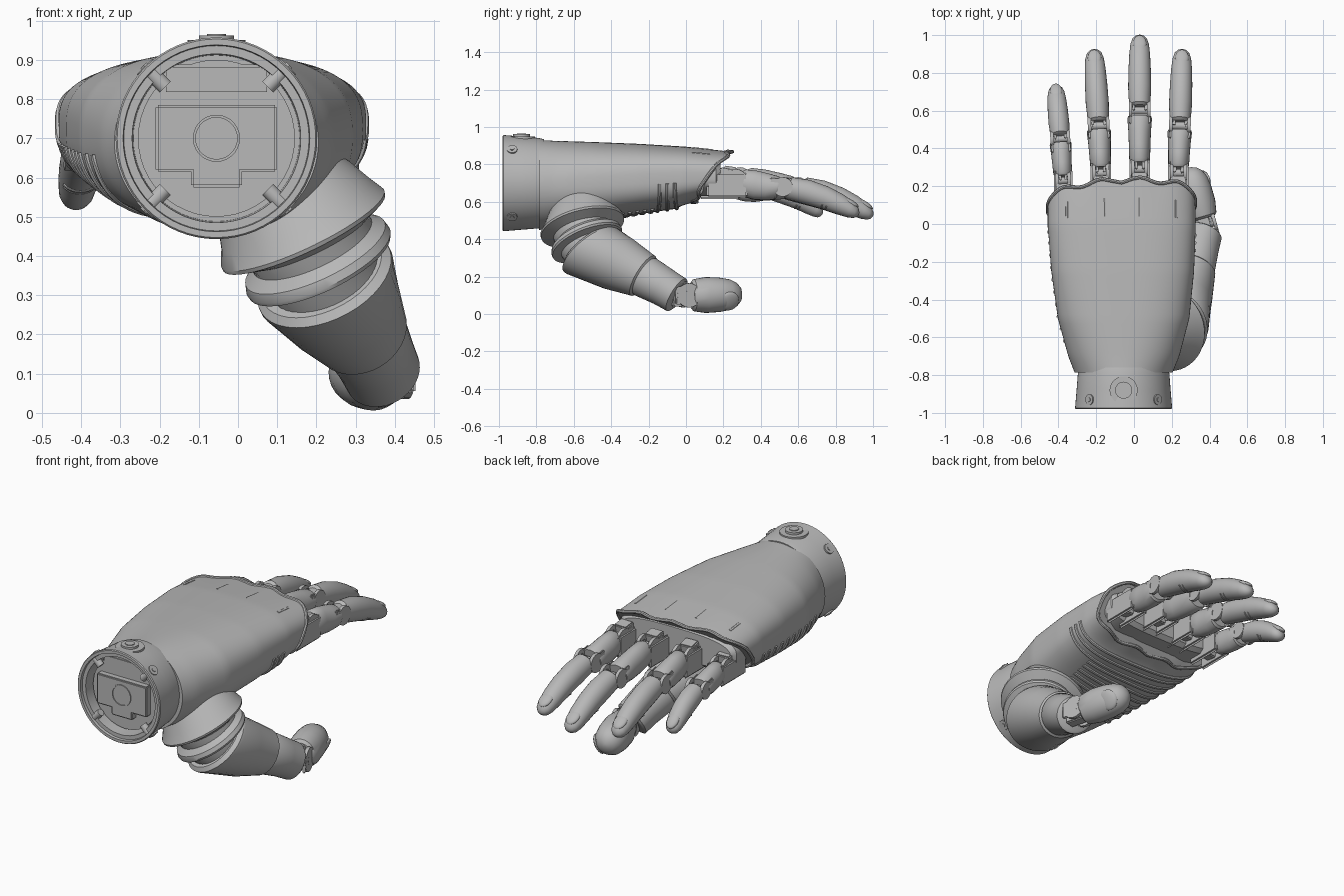
import bpy, bmesh, math
from mathutils import Vector, Matrix

if "Cube" in bpy.data.objects:
    bpy.data.objects.remove(bpy.data.objects["Cube"])

GREY = (0.48, 0.48, 0.48, 1)
mat = bpy.data.materials.new("matte grey")
mat.use_nodes = True
mat.diffuse_color = GREY
mat.node_tree.nodes["Principled BSDF"].inputs["Base Color"].default_value = GREY


# ---------- helpers ----------
def finish(name, bm, sharp=0.6):
    bmesh.ops.recalc_face_normals(bm, faces=bm.faces[:])
    for f in bm.faces:
        f.smooth = True
    for e in bm.edges:
        e.smooth = len(e.link_faces) == 2 and e.calc_face_angle(0) < sharp
    me = bpy.data.meshes.new(name)
    bm.to_mesh(me)
    bm.free()
    me.materials.append(mat)
    ob = bpy.data.objects.new(name, me)
    bpy.context.collection.objects.link(ob)


def loft(name, rings, closed=False):
    bm = bmesh.new()
    vs = [[bm.verts.new(p) for p in r] for r in rings]
    n = len(vs[0])
    pairs = list(zip(vs, vs[1:])) + ([(vs[-1], vs[0])] if closed else [])
    for a, b in pairs:
        for i in range(n):
            j = (i + 1) % n
            bm.faces.new((a[i], a[j], b[j], b[i]))
    if not closed:
        bm.faces.new(vs[0])
        bm.faces.new(vs[-1])
    finish(name, bm)


def ring(c, normal, rx, rz=None, n=28):
    d = Vector(normal).normalized()
    side = d.cross((0, 0, 1)) if abs(d.z) < 0.99 else Vector((1, 0, 0))
    side.normalize()
    up = side.cross(d)
    rz = rx if rz is None else rz
    return [Vector(c) + side * rx * math.cos(t) + up * rz * math.sin(t)
            for t in (math.tau * i / n for i in range(n))]


def rod(name, a, b, r, n=20):
    d = Vector(b) - Vector(a)
    loft(name, [ring(a, d, r, n=n), ring(b, d, r, n=n)])


def box(name, c, size, d=(0, 1, 0), bevel=0.006):
    d = Vector(d).normalized()
    side = d.cross((0, 0, 1)).normalized()
    rot = Matrix((side, d, side.cross(d))).transposed().to_4x4()
    bm = bmesh.new()
    bmesh.ops.create_cube(bm, size=1, matrix=Matrix.Translation(c) @ rot @ Matrix.Diagonal((*size, 1)))
    bmesh.ops.bevel(bm, geom=bm.edges[:], offset=bevel, segments=2, affect='EDGES')
    finish(name, bm)


def blob(name, c, size, d):
    rot = Vector(d).to_track_quat('Y', 'Z').to_matrix().to_4x4()
    bm = bmesh.new()
    bmesh.ops.create_uvsphere(bm, u_segments=20, v_segments=12, radius=1,
                              matrix=Matrix.Translation(c) @ rot @ Matrix.Diagonal((*size, 1)))
    finish(name, bm)


def bead(name, pts, r):
    tang = [pts[min(i + 1, len(pts) - 1)] - pts[max(i - 1, 0)] for i in range(len(pts))]
    loft(name, [ring(p, t, r, n=8) for p, t in zip(pts, tang)])


# ---------- hand shell ----------
# y, left edge, right edge, bottom, top, roundness
SECTIONS = [(-0.785, -0.315, 0.205, 0.45, 0.93, 2.0), (-0.7, -0.348, 0.24, 0.46, 0.926, 2.15),
            (-0.5, -0.403, 0.293, 0.495, 0.92, 2.5), (-0.25, -0.438, 0.318, 0.535, 0.91, 2.75),
            (0.0, -0.457, 0.327, 0.57, 0.895, 2.9), (0.24, -0.457, 0.324, 0.60, 0.868, 3.0)]


def shell_point(y, deg, grow=0.0):
    k = next((i for i in range(1, len(SECTIONS)) if y <= SECTIONS[i][0]), len(SECTIONS) - 1)
    a, b = SECTIONS[k - 1], SECTIONS[k]
    t = (y - a[0]) / (b[0] - a[0])
    _, x0, x1, z0, z1, e = [p + (q - p) * t for p, q in zip(a, b)]
    c, s = math.cos(math.radians(deg)), math.sin(math.radians(deg))
    x = (x0 + x1) / 2 + math.copysign(abs(c) ** (2 / e), c) * ((x1 - x0) / 2 + grow)
    z = (z0 + z1) / 2 + math.copysign(abs(s) ** (2 / e), s) * ((z1 - z0) / 2 + grow)
    # the finger end is cut on a slant, with a scalloped edge
    w = max(0, (y + 0.05) / 0.29)
    scallop = 0.014 * math.cos((x - 0.03) / 0.205 * math.tau) - 0.2 * (x - 0.05) ** 2
    return Vector((x, y - 0.72 * w * (z1 - z) + w ** 3 * scallop, z))


angles = [i * 3.75 for i in range(96)]
loft("hand_shell", [[shell_point(-0.785 + 1.025 * i / 40, a) for a in angles] for i in range(41)])
rim = [shell_point(0.235, a) for a in angles]
loft("shell_rim", [ring(p, rim[(i + 1) % 96] - rim[i - 1], 0.01, n=8) for i, p in enumerate(rim)], closed=True)
# knuckle block filling the mouth of the shell
core = [(shell_point(0.24, a, -0.03), shell_point(0.24, a, -0.05)) for a in angles]
loft("palm_core", [[Vector((p[k].x, y, p[k].z)) for p in core] for y, k in [(-0.05, 0), (0.16, 0), (0.185, 1)]])

# grip ribs sweep across the palm, three of them wrapping the thumb side
for i in range(10):
    first = 355 if i > 6 else 300
    ribs = []
    for s in range(29):
        t = s / 28
        y0, y1 = -0.42 + 0.04 * i, -0.62 + 0.065 * i
        ribs.append(shell_point(y1 + (y0 - y1) * (1 + math.cos(math.pi * t)) / 2, first + (188 - first) * t, -0.002))
    bead("palm_rib", ribs, 0.011)
for deg in (131, 97, 83, 49):
    bead("tendon_ridge", [shell_point(0.04 + 0.02 * s, deg, -0.009) for s in range(6)], 0.012)

# ---------- wrist ----------
WX, WZ = -0.055, 0.70
AXIS = (0, 1, 0)
loft("wrist_collar", [ring((WX, y, WZ), AXIS, r, n=64) for y, r in
                      [(-0.76, 0.235), (-0.79, 0.242), (-0.88, 0.249), (-0.975, 0.257), (-0.98, 0.253),
                       (-0.98, 0.238), (-0.965, 0.236), (-0.965, 0.215), (-0.87, 0.212)]])
rod("wrist_plate", (WX, -0.86, WZ), (WX, -0.92, WZ), 0.2, 48)
box("wrist_upper_block", (WX, -0.91, 0.85), (0.27, 0.03, 0.075))
box("connector_block", (WX, -0.925, WZ), (0.31, 0.06, 0.17))
box("connector_tab", (WX, -0.925, 0.61), (0.13, 0.06, 0.07))
loft("connector_socket", [ring((WX, y, WZ), AXIS, r) for y, r in
                          [(-0.94, 0.06), (-0.96, 0.06), (-0.96, 0.053), (-0.945, 0.053)]])
for sx in (-1, 1):
    for sz in (-1, 1):
        d = Vector((sx, 0, sz)).normalized()
        c = Vector((WX, -0.95, WZ))
        rod("collar_peg", c + d * 0.185, c + d * 0.235, 0.02)
        c.y = -0.93
        rod("collar_screw", c + d * 0.24, c + d * 0.259, 0.028)
        rod("collar_screw_head", c + d * 0.24, c + d * 0.263, 0.012, 6)
for name, r, top in [("base", 0.074, 0.95), ("rim", 0.045, 0.962), ("pin", 0.024, 0.966)]:
    rod("wrist_boss_" + name, (WX, -0.88, 0.92), (WX, -0.88, top), r, 28)


# ---------- fingers ----------
def hinge(c, d, width, r):
    c, d = Vector(c), Vector(d).normalized()
    side = d.cross((0, 0, 1)).normalized()
    rod("hinge_pin", c - side * width, c + side * width, r * 0.4)
    for s in (-1, 1):
        p = c + side * s * width * 0.85
        rod("hinge_cheek", p - side * 0.009, p + side * 0.009, r)
        box("hinge_rear_arm", p - d * 0.035, (0.016, 0.08, r * 1.5), d)
        box("hinge_front_arm", p + d * 0.03 - side * s * 0.017, (0.014, 0.07, r * 1.4), d)


def finger(name, knuckle, joint, tip, s):
    k, j, t = Vector(knuckle), Vector(joint), Vector(tip)
    d1, d2 = j - k, t - j
    hinge(k, d1, 0.042 * s, 0.055 * s)
    hinge(j, d1, 0.057 * s, 0.052 * s)
    box(name + "_knuckle_link", k - d1.normalized() * 0.06 + Vector((0, 0, -0.01)), (0.08, 0.07, 0.12), d1)
    # side brackets reaching back under the shell
    for m in (-1, 1):
        box(name + "_bracket", k + Vector((m * 0.043 * s, -0.05, -0.03 * s)), (0.022, 0.22, 0.13 * s), (0, 1, 0), 0.01)
    # lower segment
    loft(name + "_lower_segment", [ring(k + d1 * f + Vector((0, 0, dz)), d1, w * s, h * s) for f, w, h, dz in
         [(0.1, 0.045, 0.058, -0.008), (0.16, 0.055, 0.072, -0.012), (0.4, 0.057, 0.077, -0.014),
          (0.65, 0.06, 0.072, -0.014), (0.86, 0.065, 0.062, -0.01), (0.9, 0.062, 0.054, -0.006)]])
    # drooping upper segment
    prof = [(0.04, 0.044, 0.046), (0.07, 0.056, 0.06), (0.3, 0.061, 0.066), (0.55, 0.059, 0.062), (0.75, 0.055, 0.055),
            (0.88, 0.049, 0.045), (0.95, 0.039, 0.034), (0.985, 0.024, 0.02), (1, 0.007, 0.006)]
    path = [j + d2 * f + Vector((0, 0, 0.022 * math.sin(math.pi * f))) for f, _, _ in prof]
    loft(name + "_upper_segment", [ring(p, d2, w * s, h * s) for p, (_, w, h) in zip(path, prof)])
    up = d2.cross((0, 0, 1)).normalized().cross(d2).normalized()
    blob(name + "_nail", j + d2 * 0.86 + up * 0.034 * s + Vector((0, 0, 0.009)), (0.036 * s, 0.05, 0.016), d2 - up * 0.08)
    # grip ridges under the fingertip
    for n in range(6):
        f = 0.55 + 0.055 * n
        c = j + d2 * f + Vector((0, 0, 0.022 * math.sin(math.pi * f)))
        r = (0.062 - 0.06 * (f - 0.5) ** 1.5 - 0.012 * n / 5) * s
        side = d2.cross(up).normalized()
        bead(name + "_grip_ridge", [c + side * r * math.cos(a) - up * r * math.sin(a)
                                    for a in (math.radians(40 + 10 * q) for q in range(11))], 0.004)


finger("little_finger", (-0.375, 0.23, 0.70), (-0.39, 0.45, 0.665), (-0.415, 0.73, 0.535), 0.9)
finger("ring_finger", (-0.175, 0.27, 0.72), (-0.187, 0.52, 0.675), (-0.212, 0.925, 0.535), 1)
finger("middle_finger", (0.03, 0.29, 0.73), (0.03, 0.60, 0.68), (0.03, 1.0, 0.525), 1)
finger("index_finger", (0.235, 0.27, 0.72), (0.243, 0.52, 0.68), (0.255, 0.925, 0.535), 1)

# ---------- thumb ----------
N1, N2, N3 = (0.42, 0.22, -0.88), (0.4, 0.34, -0.85), (0.36, 0.58, -0.73)
loft("thumb_bellows", [ring(c, n, r, n=48) for c, n, r in
     [((0.09, -0.555, 0.6), N1, 0.165), ((0.12, -0.555, 0.555), N1, 0.188), ((0.148, -0.555, 0.505), N1, 0.21),
      ((0.165, -0.555, 0.47), N1, 0.23), ((0.168, -0.553, 0.46), N1, 0.228), ((0.185, -0.547, 0.44), N1, 0.165),
      ((0.19, -0.54, 0.425), N2, 0.165), ((0.197, -0.535, 0.405), N2, 0.195), ((0.205, -0.53, 0.385), N2, 0.201),
      ((0.208, -0.528, 0.375), N2, 0.197), ((0.215, -0.525, 0.365), N2, 0.15), ((0.22, -0.515, 0.35), N3, 0.15)]])
N4 = (0.3, 0.82, -0.5)
loft("thumb_base", [ring(c, n, r, n=40) for c, n, r in
     [((0.212, -0.52, 0.355), N3, 0.165), ((0.22, -0.512, 0.342), N3, 0.183), ((0.224, -0.5, 0.335), N3, 0.184),
      ((0.268, -0.36, 0.268), N4, 0.153), ((0.312, -0.23, 0.205), N4, 0.124), ((0.315, -0.222, 0.201), N4, 0.112)]])
loft("thumb_sleeve", [ring(c, N4, r, n=40) for c, r in
     [((0.31, -0.24, 0.21), 0.105), ((0.32, -0.215, 0.198), 0.114), ((0.348, -0.12, 0.145), 0.104),
      ((0.368, -0.05, 0.102), 0.1), ((0.37, -0.043, 0.099), 0.088)]])
start, end = Vector((0.375, 0.0, 0.1)), Vector((0.29, 0.298, 0.105))
d = end - start
hinge(start, d, 0.062, 0.065)
box("thumb_link", start + Vector((0, -0.01, 0)), (0.06, 0.13, 0.12), d)
loft("thumb_tip", [ring(start + d * f, d, w, h) for f, w, h in
     [(0.1, 0.064, 0.07), (0.14, 0.076, 0.086), (0.35, 0.088, 0.096), (0.6, 0.088, 0.092), (0.78, 0.081, 0.082),
      (0.9, 0.063, 0.064), (0.97, 0.039, 0.04), (1, 0.01, 0.01)]])
# broad nail facing outward and down
out = Vector((0.77, 0.22, -0.45)).normalized()
blob("thumb_nail", start + d * 0.72 + out * 0.07, (0.054, 0.017, 0.056), out)
